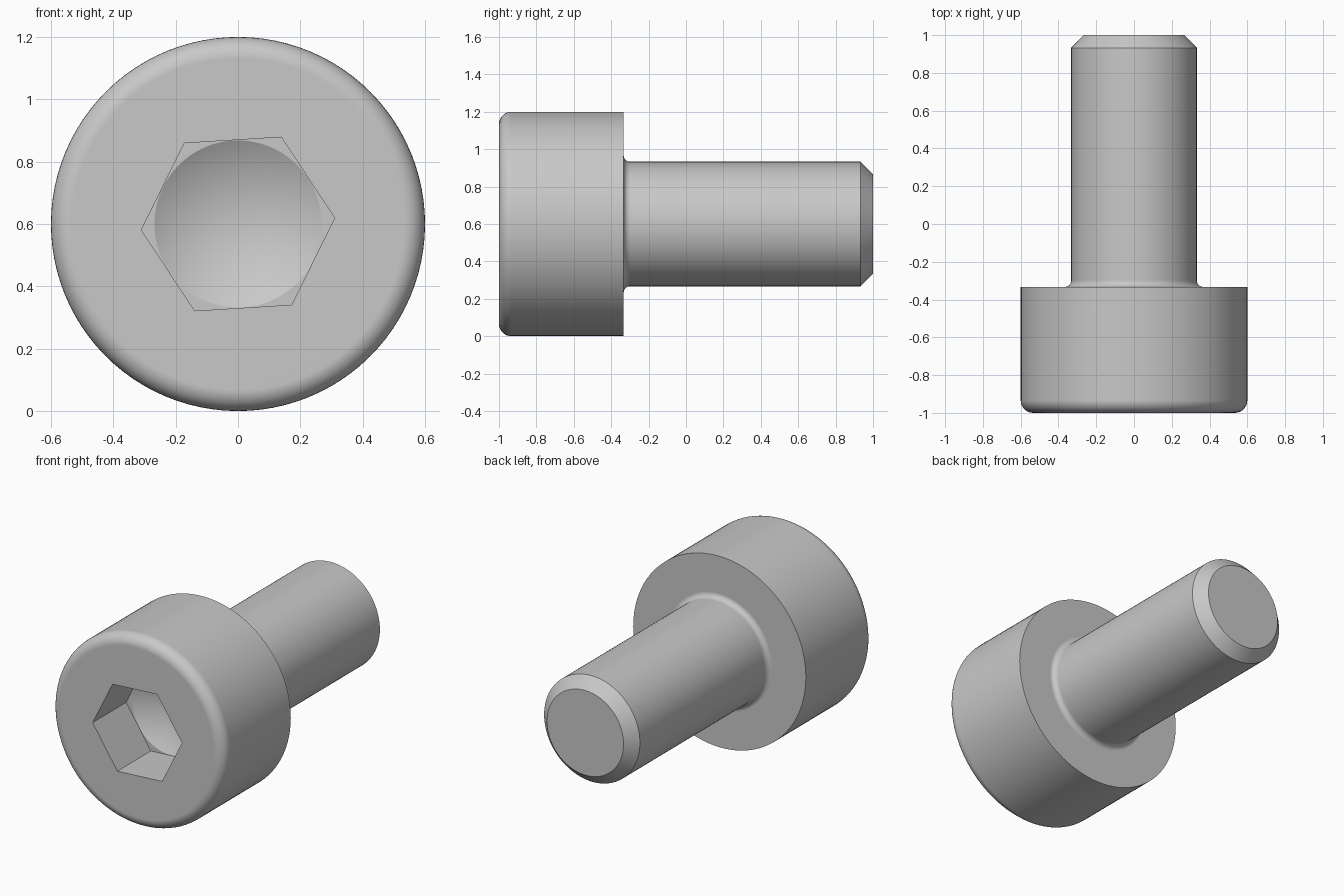
import bpy
import bmesh
from math import sin, cos, pi, radians

cube = bpy.data.objects.get("Cube")
if cube:
    bpy.data.objects.remove(cube, do_unlink=True)

SEGMENTS = 96
CENTRE_Z = 0.6
HEX_TURN = radians(3.5)

steel = bpy.data.materials.new("grey steel")
steel.use_nodes = True
GREY = (0.58, 0.58, 0.58, 1)
steel.diffuse_color = GREY
steel.node_tree.nodes["Principled BSDF"].inputs["Base Color"].default_value = GREY


def hex_radius(angle, corner=0.311):
    """Distance from the centre to a hexagon's side at this angle."""
    return corner * cos(pi / 6) / cos(angle % (pi / 3) - pi / 6)


def arc(y, r, radius, start, end, steps=8):
    """Rounded corner of a profile, as (y, r) points."""
    turns = [radians(start + (end - start) * i / steps) for i in range(steps + 1)]
    return [(y + radius * cos(t), r + radius * sin(t)) for t in turns]


def lathe(name, profile):
    """Skin rings along y; r is a radius, a radius function, or 0 for a point."""
    bm = bmesh.new()
    rings = []
    for y, r in profile:
        if r == 0:
            rings.append([bm.verts.new((0, y, CENTRE_Z))] * SEGMENTS)
            continue
        ring = []
        for i in range(SEGMENTS):
            a = 2 * pi * i / SEGMENTS
            d = r(a) if callable(r) else r
            ring.append(bm.verts.new((d * cos(a + HEX_TURN), y,
                                      CENTRE_Z + d * sin(a + HEX_TURN))))
        rings.append(ring)
    for first, second in zip(rings, rings[1:]):
        for i in range(SEGMENTS):
            j = (i + 1) % SEGMENTS
            corners = [first[i], first[j], second[j], second[i]]
            bm.faces.new(list(dict.fromkeys(corners)))
    mesh = bpy.data.meshes.new(name)
    bm.to_mesh(mesh)
    bm.free()
    mesh.materials.append(steel)
    obj = bpy.data.objects.new(name, mesh)
    bpy.context.collection.objects.link(obj)
    bpy.ops.object.select_all(action="DESELECT")
    obj.select_set(True)
    bpy.context.view_layer.objects.active = obj
    bpy.ops.object.shade_smooth_by_angle(angle=radians(28))
    # Keeps the flat faces flat beside the rounded corners
    weighted = obj.modifiers.new("flat faces", "WEIGHTED_NORMAL")
    weighted.keep_sharp = True
    return obj


# Head: front face around the socket, rounded rim, underside and neck fillet
lathe("head",
      [(-1, hex_radius)]
      + arc(-0.933, 0.533, 0.067, 180, 90)
      + [(-0.333, 0.6)]
      + arc(-0.3, 0.366, 0.033, 180, 270))

# Socket: drill-point cone, floor and six walls
lathe("hex_socket",
      [(-0.513, 0), (-0.667, 0.268), (-0.667, hex_radius), (-1, hex_radius)])

# Shank with a chamfered tip
lathe("shank",
      [(-0.3, 0.333), (0.933, 0.333), (1, 0.266), (1, 0)])
